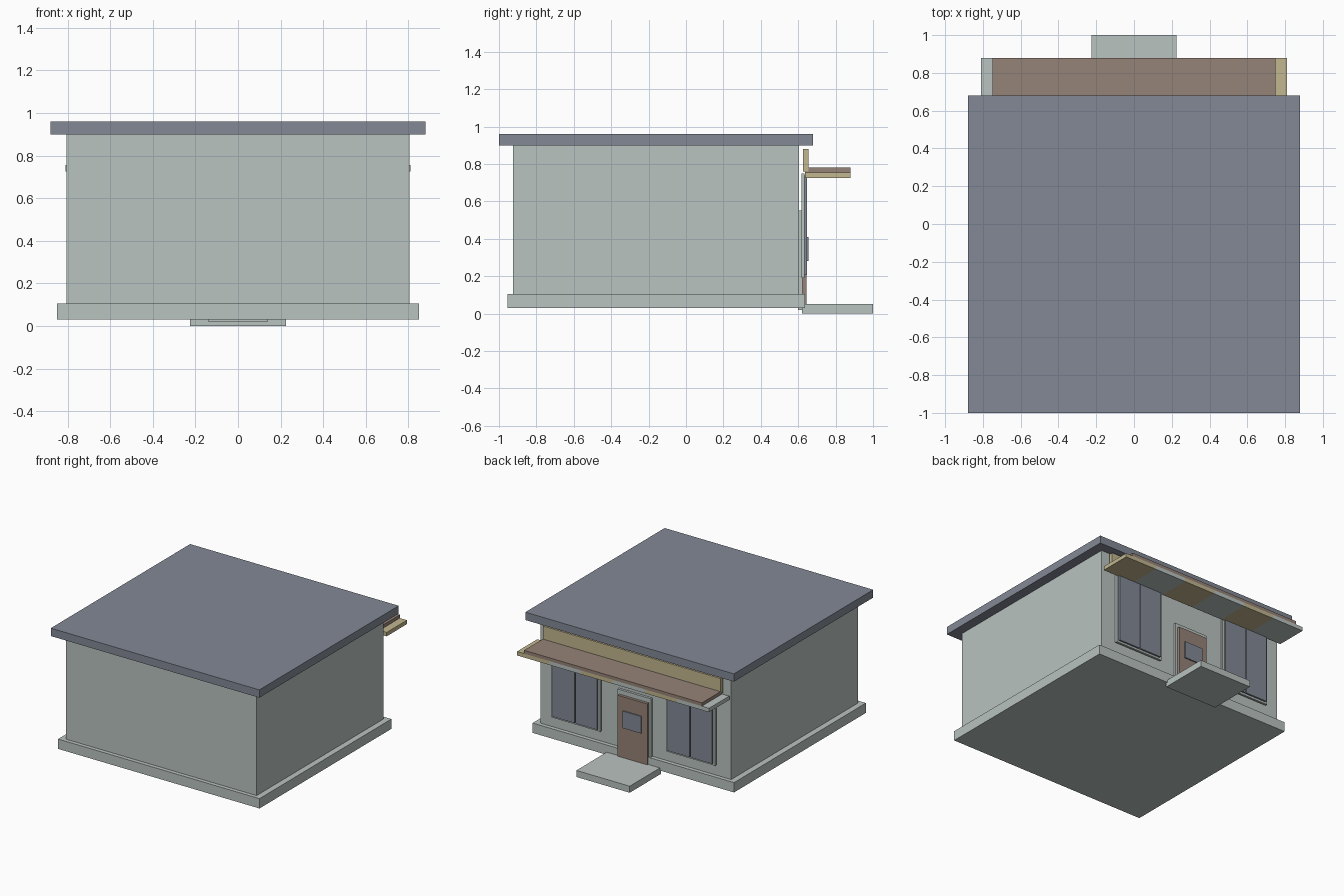
import bpy

if "Cube" in bpy.data.objects:
    bpy.data.objects.remove(bpy.data.objects["Cube"])


def material(name, rgb):
    """Flat material from sRGB 0-255 values, stored as linear."""
    m = bpy.data.materials.new(name)
    lin = [((c / 255 + 0.055) / 1.055) ** 2.4 for c in rgb]
    m.diffuse_color = (*lin, 1)
    m.use_nodes = True
    m.node_tree.nodes["Principled BSDF"].inputs["Base Color"].default_value = m.diffuse_color
    return m


GREY = material("pale_grey", (185, 195, 192))
SLATE = material("slate_blue", (131, 137, 149))
BROWN = material("wood_brown", (149, 131, 119))
CREAM = material("cream", (194, 183, 144))


def box(name, x, y, z, mat):
    """Box from (min, max) ranges on each axis."""
    bpy.ops.mesh.primitive_cube_add(
        size=1, location=[(a + b) / 2 for a, b in (x, y, z)])
    ob = bpy.context.object
    ob.name = name
    ob.scale = [b - a for a, b in (x, y, z)]
    bpy.ops.object.transform_apply(location=False, rotation=False, scale=True)
    ob.data.materials.append(mat)
    return ob


# Main building
box("plinth", (-0.85, 0.85), (-0.955, 0.635), (0.03, 0.105), GREY)
box("walls", (-0.805, 0.805), (-0.925, 0.605), (0.10, 0.905), GREY)
box("roof", (-0.88, 0.88), (-1.0, 0.68), (0.90, 0.96), SLATE)

# Entrance
box("door_step", (-0.225, 0.225), (0.62, 1.0), (0.0, 0.05), GREY)
box("door_frame", (-0.142, 0.142), (0.60, 0.623), (0.02, 0.55), GREY)
box("door", (-0.125, 0.125), (0.615, 0.645), (0.05, 0.515), BROWN)
box("door_glass", (-0.078, 0.078), (0.645, 0.654), (0.28, 0.41), SLATE)

# Shop windows: frame with two panes, one each side of the door
for side, cx in (("left", -0.485), ("right", 0.485)):
    box(f"{side}_window_frame", (cx - 0.205, cx + 0.205),
        (0.617, 0.634), (0.19, 0.75), GREY)
    for i, (a, b) in enumerate(((-0.188, -0.004), (0.004, 0.188))):
        box(f"{side}_window_pane_{i + 1}", (cx + a, cx + b),
            (0.630, 0.647), (0.205, 0.738), SLATE)

# Fascia sign board and awning
box("sign_board", (-0.75, 0.75), (0.625, 0.655), (0.76, 0.88), CREAM)
box("awning_board", (-0.75, 0.75), (0.635, 0.88), (0.755, 0.78), BROWN)

# Striped awning slats, alternating grey and cream
STRIPES = 6
width = 1.62 / STRIPES
for i in range(STRIPES):
    x0 = -0.81 + i * width
    box(f"awning_stripe_{i + 1}", (x0, x0 + width), (0.635, 0.88),
        (0.725, 0.755), CREAM if i % 2 else GREY)
